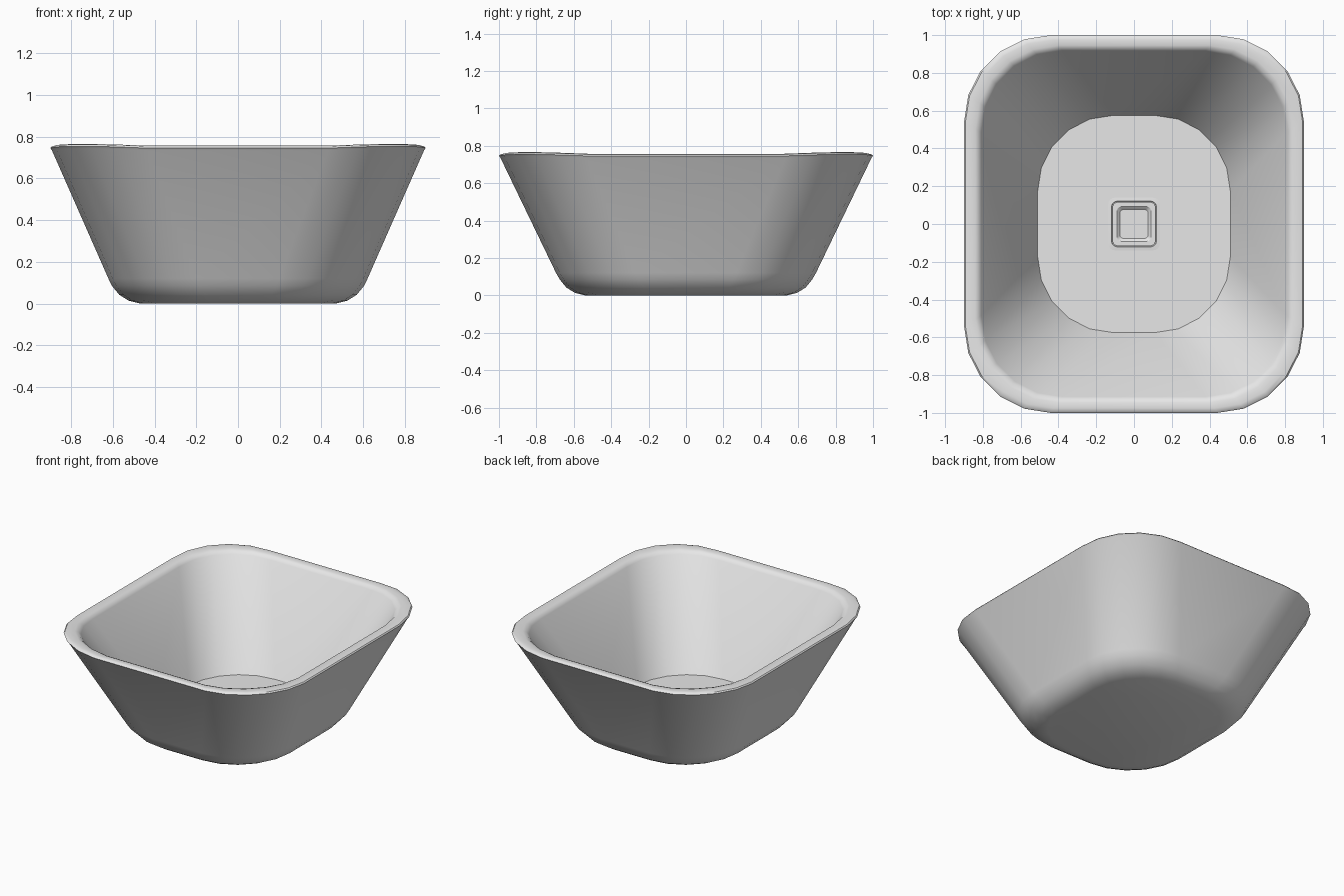
import bpy, bmesh, math

if "Cube" in bpy.data.objects:
    bpy.data.objects.remove(bpy.data.objects["Cube"])

grey = bpy.data.materials.new("white_ceramic")
grey.diffuse_color = (0.8, 0.8, 0.8, 1)
grey.use_nodes = True
grey.node_tree.nodes["Principled BSDF"].inputs["Base Color"].default_value = grey.diffuse_color


def rounded_loft(name, rings, seg, lift=0.0, angle=35):
    """Skin rounded rectangles (half_x, half_y, radius, z, lift factor)."""
    bm = bmesh.new()
    loops = []
    for hx, hy, r, z, k in rings:
        loop = []
        for q, (sx, sy) in enumerate([(1, 1), (-1, 1), (-1, -1), (1, -1)]):
            for i in range(seg + 1):
                a = math.radians(90 * q + 90 * i / seg)
                up = lift * k * math.sin(math.pi * i / seg)
                loop.append(bm.verts.new((sx * (hx - r) + r * math.cos(a),
                                          sy * (hy - r) + r * math.sin(a), z + up)))
        loops.append(loop)
    n = len(loops[0])
    for a, b in zip(loops, loops[1:]):
        for i in range(n):
            j = (i + 1) % n
            bm.faces.new((a[i], a[j], b[j], b[i]))
    bm.faces.new(loops[0][::-1])
    bm.faces.new(loops[-1])
    bmesh.ops.recalc_face_normals(bm, faces=bm.faces)
    me = bpy.data.meshes.new(name)
    bm.to_mesh(me)
    bm.free()
    me.materials.append(grey)
    ob = bpy.data.objects.new(name, me)
    bpy.context.collection.objects.link(ob)
    bpy.ops.object.select_all(action='DESELECT')
    ob.select_set(True)
    bpy.context.view_layer.objects.active = ob
    bpy.ops.object.shade_smooth_by_angle(angle=math.radians(angle))
    return ob


# Basin: rounded foot, flared wall, soft rim, inner wall, floor
rounded_loft("basin", [
    (0.47, 0.54, 0.36, 0.000, 0),
    (0.525, 0.595, 0.39, 0.014, 0),
    (0.57, 0.64, 0.41, 0.042, 0),
    (0.605, 0.675, 0.42, 0.085, 0),
    (0.622, 0.695, 0.425, 0.120, 0),
    (0.893, 0.992, 0.46, 0.735, 1),
    (0.900, 1.000, 0.46, 0.746, 1),
    (0.893, 0.992, 0.455, 0.754, 1),
    (0.875, 0.975, 0.45, 0.757, 1),
    (0.840, 0.945, 0.44, 0.755, 1),
    (0.822, 0.928, 0.435, 0.748, 1),
    (0.808, 0.915, 0.43, 0.730, 1),
    (0.510, 0.575, 0.40, 0.080, 0),
], 5, lift=0.009)

# Square drain: thin flange, then an inner frame with a sunken middle
rounded_loft("drain_flange", [
    (0.137, 0.139, 0.035, 0.078, 0),
    (0.137, 0.139, 0.035, 0.083, 0),
    (0.119, 0.121, 0.030, 0.085, 0),
    (0.117, 0.119, 0.030, 0.080, 0),
], 4, angle=25)
rounded_loft("drain_plug", [
    (0.114, 0.116, 0.028, 0.079, 0),
    (0.114, 0.116, 0.028, 0.100, 0),
    (0.090, 0.092, 0.022, 0.100, 0),
    (0.086, 0.088, 0.020, 0.097, 0),
    (0.074, 0.076, 0.016, 0.085, 0),
], 4, angle=25)
